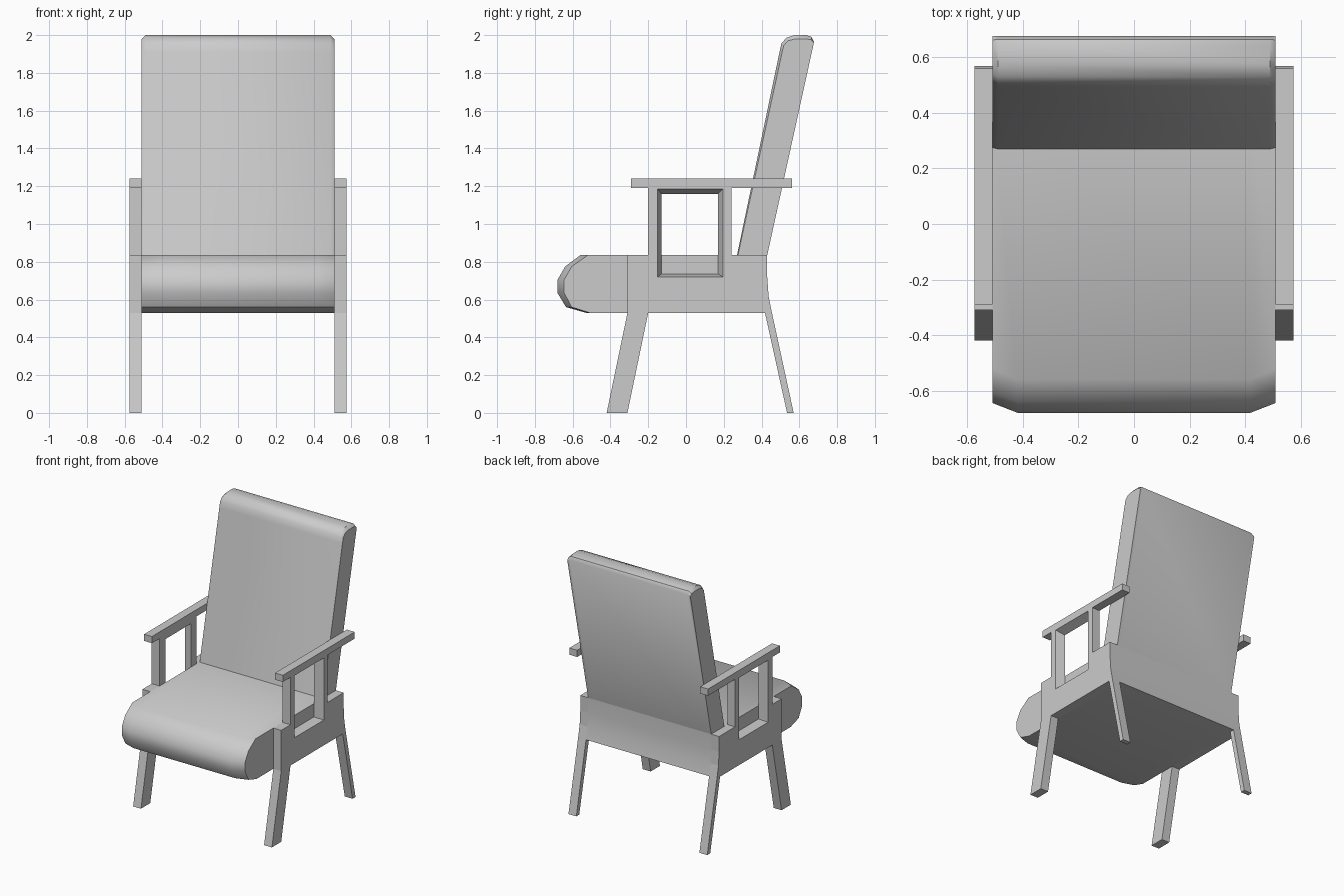
import bpy, bmesh

if "Cube" in bpy.data.objects:
    bpy.data.objects.remove(bpy.data.objects["Cube"])


def loft(name, sections, smooth=None):
    """Skin matching (y, z) profiles placed at given x positions and cap the ends."""
    bm = bmesh.new()
    rings = [[bm.verts.new((x, y, z)) for y, z in pts] for x, pts in sections]
    n = len(rings[0])
    for a, b in zip(rings, rings[1:]):
        for i in range(n):
            j = (i + 1) % n
            bm.faces.new((a[i], a[j], b[j], b[i]))
    bm.faces.new(rings[0][::-1])
    bm.faces.new(rings[-1])
    bmesh.ops.recalc_face_normals(bm, faces=bm.faces)
    mesh = bpy.data.meshes.new(name)
    bm.to_mesh(mesh)
    bm.free()
    ob = bpy.data.objects.new(name, mesh)
    bpy.context.collection.objects.link(ob)
    if smooth:
        bpy.ops.object.select_all(action='DESELECT')
        ob.select_set(True)
        bpy.context.view_layer.objects.active = ob
        bpy.ops.object.shade_smooth_by_angle(angle=smooth)
    return ob


def side_part(name, outer, inner=None):
    """Prism in the side frame thickness, mirrored to the other side."""
    ob = loft(name, [(IN, inner or outer), (OUT, outer)])
    ob.modifiers.new("mirror", 'MIRROR')
    return ob


IN, OUT = 0.51, 0.575

# Seat cushion with rolled front, slightly set back at its ends
rear = [(0.455, 0.53), (0.437, 0.62), (0.43, 0.72), (0.43, 0.835)]
seat_mid = rear + [(-0.56, 0.835), (-0.64, 0.775), (-0.68, 0.705),
                   (-0.68, 0.635), (-0.635, 0.56), (-0.53, 0.53)]
seat_end = rear + [(-0.52, 0.835), (-0.605, 0.775), (-0.645, 0.705),
                   (-0.645, 0.635), (-0.605, 0.56), (-0.51, 0.53)]
loft("seat", [(-IN, seat_end), (-0.42, seat_mid), (0.42, seat_mid), (IN, seat_end)], 0.75)

# Reclined backrest with a rounded top and softened front corners
back_mid = [(0.43, 0.835), (0.677, 1.965), (0.665, 1.99), (0.635, 2.0), (0.575, 2.0),
            (0.53, 1.985), (0.505, 1.955), (0.495, 1.91), (0.27, 0.835)]
back_end = [(0.43, 0.835), (0.677, 1.96), (0.663, 1.975), (0.635, 1.98), (0.58, 1.98),
            (0.54, 1.97), (0.517, 1.945), (0.508, 1.905), (0.275, 0.835)]
loft("backrest", [(-IN, back_end), (-0.49, back_mid), (0.49, back_mid), (IN, back_end)], 0.75)


# Side frame: rail and two arm posts around a tapered opening
def frame(y0, y1, zb):
    return rear + [(0.24, 0.835), (0.24, 1.19), (y1, 1.19), (y1, zb), (y0, zb),
                   (y0, 1.19), (-0.2, 1.19), (-0.2, 0.835), (-0.31, 0.835), (-0.31, 0.53)]


side_part("side_frame", frame(-0.15, 0.195, 0.72), frame(-0.13, 0.17, 0.735))

# Strip closing the top of the opening
side_part("arm_underside",
          [(-0.15, 1.185), (0.195, 1.185), (0.195, 1.19), (-0.15, 1.19)],
          [(-0.13, 1.16), (0.17, 1.16), (0.17, 1.19), (-0.13, 1.19)])

# Armrests
side_part("armrest", [(-0.29, 1.19), (0.56, 1.19), (0.56, 1.24), (-0.29, 1.24)])

# Splayed legs
side_part("front_leg", [(-0.42, 0), (-0.31, 0), (-0.2, 0.53), (-0.31, 0.53)])
side_part("rear_leg", [(0.535, 0), (0.57, 0), (0.455, 0.53), (0.418, 0.53)])
